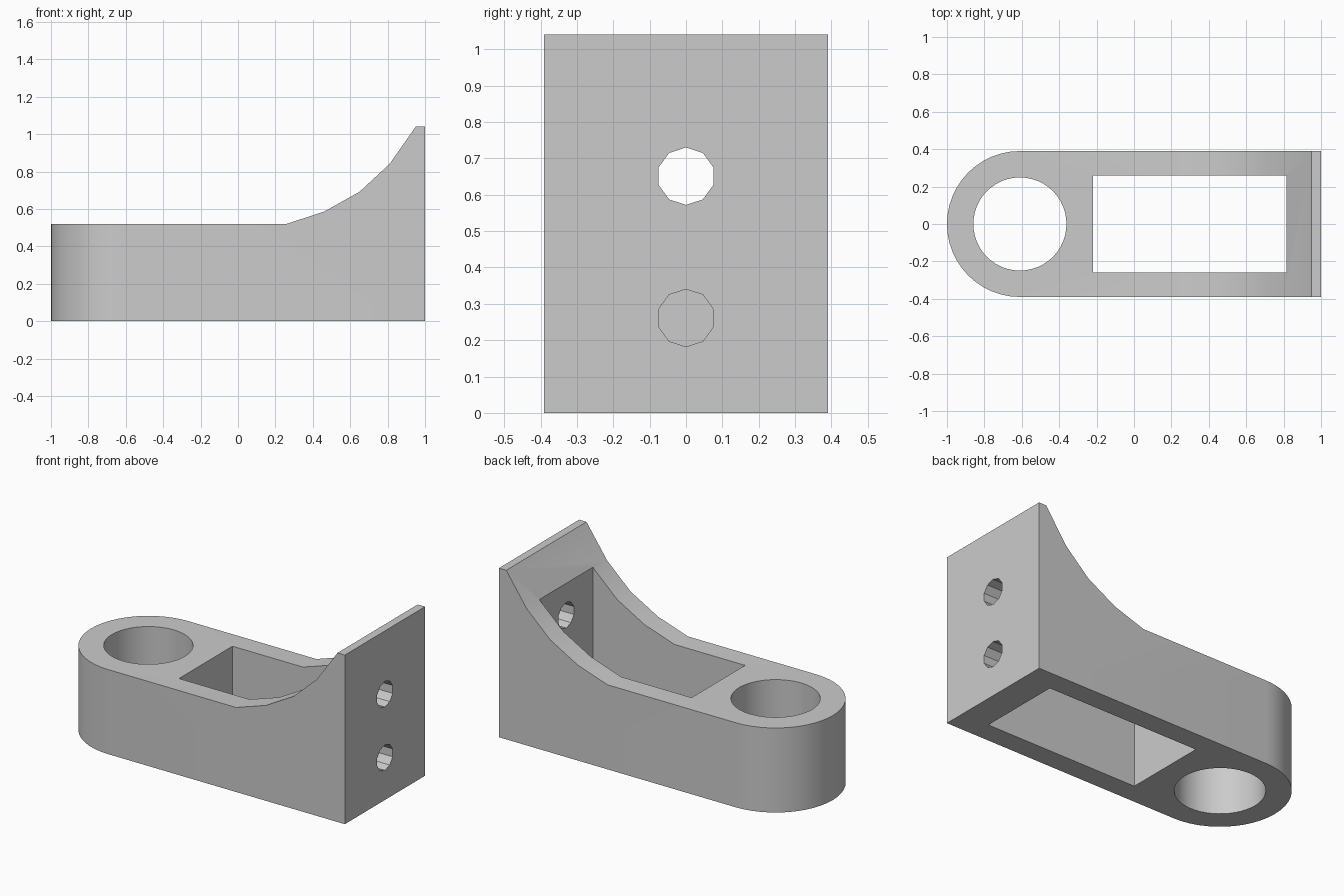
import bpy
import bmesh
from math import sin, cos, pi
from mathutils import Vector

if "Cube" in bpy.data.objects:
    bpy.data.objects.remove(bpy.data.objects["Cube"], do_unlink=True)

HALF_W = 0.39
BOSS_X = -0.61

grey = bpy.data.materials.new("plain_grey")
grey.use_nodes = True
colour = (0.6, 0.6, 0.6, 1)
grey.diffuse_color = colour
grey.node_tree.nodes["Principled BSDF"].inputs["Base Color"].default_value = colour


def prism(name, points, sweep):
    """Extrude a closed outline of 3D points along a sweep vector."""
    bm = bmesh.new()
    face = bm.faces.new([bm.verts.new(p) for p in points])
    new = bmesh.ops.extrude_face_region(bm, geom=[face], use_keep_orig=True)["geom"]
    moved = [v for v in new if isinstance(v, bmesh.types.BMVert)]
    bmesh.ops.translate(bm, verts=moved, vec=Vector(sweep))
    bmesh.ops.recalc_face_normals(bm, faces=bm.faces[:])
    mesh = bpy.data.meshes.new(name)
    bm.to_mesh(mesh)
    bm.free()
    mesh.materials.append(grey)
    obj = bpy.data.objects.new(name, mesh)
    bpy.context.collection.objects.link(obj)
    return obj


def ring(count, radius):
    return [(radius * sin(2 * pi * i / count), radius * cos(2 * pi * i / count))
            for i in range(count)]


# Side profile with the faceted concave sweep up to the mounting plate
side = [(-1.2, 0), (1, 0), (1, 1.04), (0.95, 1.04), (0.81, 0.84),
        (0.65, 0.692), (0.463, 0.587), (0.26, 0.52), (-1.2, 0.52)]
bracket = prism("bracket", [(x, -0.6, z) for x, z in side], (0, 1.2, 0))

# Plan outline with the rounded boss end
arc = [(BOSS_X - HALF_W * sin(pi * i / 24), HALF_W * cos(pi * i / 24))
       for i in range(25)]
plan = arc + [(1.2, -HALF_W), (1.2, HALF_W)]
outline = prism("plan_outline", [(x, y, -0.2) for x, y in plan], (0, 0, 1.5))

# Boss bore, rectangular pocket and two bolt holes through the plate
bore = prism("boss_bore", [(BOSS_X + x, y, -0.2) for x, y in ring(48, 0.249)], (0, 0, 1))
pocket_plan = [(-0.22, -0.26), (0.815, -0.26), (0.815, 0.26), (-0.22, 0.26)]
pocket = prism("pocket", [(x, y, -0.2) for x, y in pocket_plan], (0, 0, 1.5))
bolts = [prism("bolt_hole", [(0.6, y, zc + z) for y, z in ring(10, 0.079)], (0.6, 0, 0))
         for zc in (0.261, 0.651)]

cutters = [outline, bore, pocket] + bolts
for cutter in cutters:
    cutter.hide_render = True
    mod = bracket.modifiers.new(cutter.name, "BOOLEAN")
    mod.operation = "INTERSECT" if cutter is outline else "DIFFERENCE"
    mod.solver = "EXACT"
    mod.object = cutter

# Bake the cuts and drop the helpers
bpy.context.view_layer.update()
graph = bpy.context.evaluated_depsgraph_get()
baked = bpy.data.meshes.new_from_object(bracket.evaluated_get(graph))
bracket.modifiers.clear()
bracket.data = baked
baked.materials.clear()
baked.materials.append(grey)
for cutter in cutters:
    bpy.data.objects.remove(cutter, do_unlink=True)

bpy.ops.object.select_all(action="DESELECT")
bracket.select_set(True)
bpy.context.view_layer.objects.active = bracket
bpy.ops.object.shade_smooth_by_angle(angle=pi / 6)
